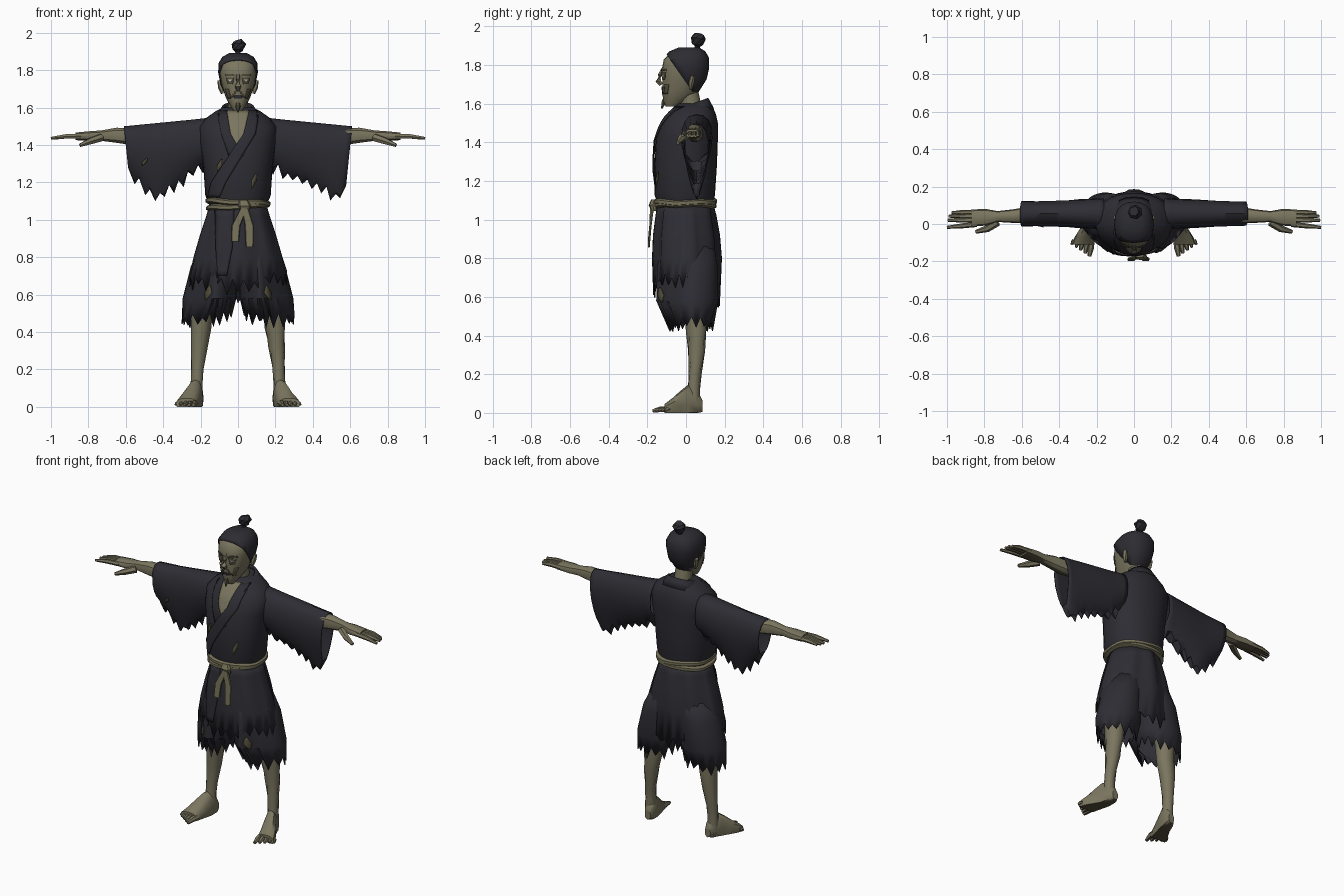
import bpy, bmesh, math, random
from mathutils import Vector
from mathutils.bvhtree import BVHTree

rng = random.Random(4)
cube = bpy.data.objects.get("Cube")
if cube:
    bpy.data.objects.remove(cube, do_unlink=True)
made = []


def material(name, *rgb):
    m = bpy.data.materials.new(name)
    m.use_nodes = True
    m.diffuse_color = (*rgb, 1)
    b = m.node_tree.nodes["Principled BSDF"]
    b.inputs["Base Color"].default_value = (*rgb, 1)
    b.inputs["Roughness"].default_value = 0.9
    return m


ROBE = material("dark robe cloth", 0.026, 0.026, 0.034)
TRIM = material("robe collar cloth", 0.024, 0.024, 0.031)
HAIR = material("dark hair", 0.025, 0.025, 0.032)
SKIN = material("sallow skin", 0.195, 0.18, 0.115)
SHADE = material("sunken skin", 0.085, 0.075, 0.044)
BELT = material("straw belt", 0.18, 0.165, 0.098)
EYE = material("pale eye", 0.55, 0.54, 0.5)


def finish(name, bm, mat, thick=0.0, under=None):
    """Turn a bmesh into an object and return its surface tree."""
    bmesh.ops.recalc_face_normals(bm, faces=bm.faces)
    bm.normal_update()
    if under:
        for f in bm.faces:
            f.material_index = int(f.normal.z < -.6 and (abs(f.calc_center_median().x) > .72 or f.normal.z < -.8))
    tree = BVHTree.FromBMesh(bm)
    me = bpy.data.meshes.new(name)
    bm.to_mesh(me)
    bm.free()
    me.materials.append(mat)
    if under:
        me.materials.append(under)
    ob = bpy.data.objects.new(name, me)
    bpy.context.collection.objects.link(ob)
    if thick:
        ob.modifiers.new("thickness", "SOLIDIFY").thickness = thick
    made.append(ob)
    return tree


def bridge(bm, rings, caps):
    n = len(rings[0])
    for a, b in zip(rings, rings[1:]):
        for i in range(n):
            j = (i + 1) % n
            bm.faces.new((a[i], a[j], b[j], b[i]))
    if caps:
        bm.faces.new(rings[0])
        bm.faces.new(rings[-1])


def loft(name, rings, mat, axis="Z", n=16, caps=True, p=0.85, tweak=None, thick=0, cuts=(), under=None):
    """Skin rings (t, cu, cv, ru, rv) along an axis."""
    bm, loops = bmesh.new(), []
    for k, (t, cu, cv, ru, rv) in enumerate(rings):
        loop = []
        for i in range(n):
            a = math.tau * i / n
            c, s = math.cos(a), math.sin(a)
            u = cu + ru * math.copysign(abs(c) ** p, c)
            v = cv + rv * math.copysign(abs(s) ** p, s)
            co = Vector({"X": (t, u, v), "Y": (u, t, v), "Z": (u, v, t)}[axis])
            if tweak:
                tweak(co, k, i)
            loop.append(bm.verts.new(co))
        loops.append(loop)
    bridge(bm, loops, caps)
    for co, no in cuts:
        bmesh.ops.bisect_plane(bm, geom=bm.verts[:] + bm.edges[:] + bm.faces[:],
                               plane_co=co, plane_no=no, clear_inner=True)
    return finish(name, bm, mat, thick, under)


def limb(name, pts, mat, n=8, under=None):
    """Tapered tube through (x, y, z, radius) points."""
    bm, loops = bmesh.new(), []
    P = [Vector(q[:3]) for q in pts]
    for k, q in enumerate(pts):
        d = P[min(k + 1, len(P) - 1)] - P[max(k - 1, 0)]
        r = d.to_track_quat("Z", "Y")
        loops.append([bm.verts.new(P[k] + r @ Vector((q[3] * math.cos(math.tau * i / n),
                      q[3] * math.sin(math.tau * i / n), 0))) for i in range(n)])
    bridge(bm, loops, True)
    finish(name, bm, mat, under=under)


def panel(name, tree, rows, mat, off=0.004, cols=5, steps=5):
    """Thin sheet laid on the front of a surface; rows are (z, x0, x1)."""
    bm, grid = bmesh.new(), []
    fine = [[a + (b - a) * k / steps for a, b in zip(r, s)]
            for r, s in zip(rows, rows[1:]) for k in range(steps)] + [rows[-1]]
    for z, x0, x1 in fine:
        line = []
        for c in range(cols + 1):
            x = x0 + (x1 - x0) * c / cols
            hit = tree.ray_cast(Vector((x, -1, z)), Vector((0, 1, 0)))[0]
            hit = hit or tree.find_nearest(Vector((x, -0.1, z)))[0]
            line.append(bm.verts.new(hit + Vector((0, -off, 0))))
        grid.append(line)
    for a, b in zip(grid, grid[1:]):
        for i in range(cols):
            bm.faces.new((a[i], a[i + 1], b[i + 1], b[i]))
    finish(name, bm, mat, 0.003)


def zr(z, rx, y0, y1, cx=0.0):
    return (z, cx, (y0 + y1) / 2, rx, (y1 - y0) / 2)


def interp(tab, x):
    for (a, p), (b, q) in zip(tab, tab[1:]):
        if x <= b:
            return p + (q - p) * max(0, x - a) / (b - a)
    return tab[-1][1]


def tooth(i, deep):
    return rng.uniform(-deep, -deep * 0.3) if i % 2 else rng.uniform(0, deep * 0.5)


# Upper robe with crossed collar and bare chest
torso = loft("robe_torso", [zr(1.07, .15, -.145, .14), zr(1.13, .175, -.163, .15),
             zr(1.28, .185, -.163, .16), zr(1.42, .205, -.155, .165), zr(1.5, .207, -.125, .165),
             zr(1.545, .17, -.095, .155), zr(1.58, .12, -.065, .14), zr(1.6, .08, -.04, .12)],
             ROBE, n=28, p=.92)
panel("bare_chest", torso, [(1.585, -.07, .07), (1.5, -.055, .055), (1.38, -.01, .01)], SKIN)
panel("under_collar", torso, [(1.585, -.115, -.06), (1.46, -.09, -.04), (1.34, -.05, .03)], TRIM, .008)
panel("over_collar", torso, [(1.585, .06, .115), (1.46, .03, .095), (1.2, -.145, -.065),
      (1.12, -.165, -.1)], ROBE, .013)


def slope(co, k, i):
    co.z += 0.35 * (co.y - 0.1)


loft("neck_collar", [zr(1.56, .125, -.075, .145), zr(1.625, .085, -.045, .115)], TRIM,
     n=20, caps=False, tweak=slope, thick=.012)

# Neck and head
limb("neck", [(0, .035, 1.48, .062), (0, .03, 1.58, .053), (0, .01, 1.68, .052)], SKIN, 10)
head_rings = [zr(1.585, .026, -.105, -.05), zr(1.615, .045, -.118, 0), zr(1.655, .066, -.122, .06),
              zr(1.72, .088, -.122, .1), zr(1.78, .099, -.125, .113), zr(1.83, .098, -.115, .113),
              zr(1.865, .078, -.08, .095), zr(1.885, .045, -.035, .065)]
head = loft("head", head_rings, SKIN, n=20)
loft("hair_cap", [(z + .006, cx, cy, rx * 1.07, ry * 1.06) for z, cx, cy, rx, ry in head_rings], HAIR,
     n=20, thick=.006, cuts=[((0, -.09, 1.84), (0, .82, .575)), ((0, 0, 1.66), (0, 0, 1))])
limb("topknot", [(0, .055, 1.875, .018), (0, .06, 1.897, .014), (0, .06, 1.908, .03),
                 (.006, .064, 1.938, .04), (0, .068, 1.958, .026)], HAIR, 7)
limb("nose", [(0, -.118, 1.785, .008), (0, -.134, 1.75, .012), (0, -.143, 1.715, .017),
              (0, -.128, 1.698, .012)], SKIN, 6)
limb("goatee", [(0, -.106, 1.625, .016), (0, -.118, 1.6, .012), (0, -.125, 1.575, .004)], SHADE, 6)
panel("mouth", head, [(1.664, -.026, .026), (1.648, -.022, .022)], HAIR, .004)
for s, side in ((1, "left"), (-1, "right")):
    panel(side + "_eye_socket", head, [(1.762, s * .02, s * .064), (1.725, s * .028, s * .055)], SHADE, .003)
    panel(side + "_eye", head, [(1.75, s * .032, s * .054), (1.74, s * .036, s * .05)], EYE, .007)
    panel(side + "_brow", head, [(1.779, s * .03, s * .07), (1.768, s * .016, s * .07)], SHADE, .007)
    panel(side + "_moustache", head, [(1.688, s * .003, s * .016), (1.655, s * .03, s * .04)], SHADE, .006)
    panel(side + "_cheek_hollow", head, [(1.7, s * .05, s * .068), (1.65, s * .036, s * .052)], SHADE, .003)
    limb(side + "_ear", [(s * .084, .025, 1.675, .008), (s * .092, .028, 1.71, .016),
                         (s * .098, .035, 1.745, .012)], SKIN, 6)

# Ragged wide sleeves
drop = {1: [(.17, 1.31), (.25, 1.25), (.36, 1.22), (.45, 1.19), (.56, 1.12), (.61, 1.17)],
        -1: [(.17, 1.31), (.28, 1.24), (.4, 1.15), (.46, 1.11), (.53, 1.19), (.61, 1.27)]}
top = [(.16, 1.545), (.25, 1.535), (.61, 1.5)]
sleeves = {}
for s, side in ((1, "left"), (-1, "right")):
    rings = []
    for k in range(17):
        x = .16 + .45 * k / 16
        z0, z1 = interp(drop[s], x), interp(top, x)
        rings.append((s * x, .055, (z0 + z1) / 2, .082 - .03 * (x - .16), (z1 - z0) / 2))

    def rag(co, k, i, s=s):
        if i in (11, 12, 13):
            co.z += tooth(k, .06 if i == 12 else .03)
        co.x -= s * .1 * max(0, 1.5 - co.z) * (k / 16)
        co.y += (.055 - co.y) * min(.5, max(0, 1.38 - co.z) * 2.2)

    sleeves[s] = loft(side + "_sleeve", rings, ROBE, "X", 16, False, tweak=rag, thick=.006)

# Forearms, hands and fingers with darker palms
for s, side in ((1, "left"), (-1, "right")):
    loft(side + "_forearm", [(s * x, y, z, ry, rz) for x, y, z, ry, rz in (
        (.52, .052, 1.445, .038, .042), (.59, .046, 1.447, .042, .046), (.65, .042, 1.452, .036, .042),
        (.73, .04, 1.45, .029, .029), (.79, .036, 1.448, .044, .027), (.87, .032, 1.446, .046, .021))],
        SKIN, "X", 10, under=SHADE)
    for f, (y, end, tip) in enumerate(((-.002, -.018, 1.0), (.022, .02, .995), (.043, .042, .99),
                                       (.063, .06, .975))):
        limb(f"{side}_finger_{f + 1}", [(s * .84, y, 1.447, .014), (s * .92, (y + end) / 2, 1.446, .0135),
             (s * tip, end, 1.436, .008)], SKIN, 6, SHADE)
    limb(side + "_thumb", [(s * .73, .01, 1.44, .022), (s * .785, -.025, 1.422, .019),
                           (s * .845, -.042, 1.398, .01)], SKIN, 6, SHADE)

# Overskirt with torn hem
def skirt_hem(co, k, i):
    if k == 0:
        co.z += tooth(i, .075) - .05 * (co.y > .05) - .04 * (abs(co.x) < .1)
    elif k < 4:
        co.y += .006 * (-1) ** (i // 3)


skirt = loft("overskirt", [zr(.69, .262, -.17, .175), zr(.8, .238, -.17, .18), zr(.92, .203, -.165, .17),
             zr(1.02, .17, -.152, .152), zr(1.08, .152, -.148, .142)], ROBE,
             n=52, caps=False, p=1.04, tweak=skirt_hem, thick=.006)
panel("skirt_overlap", skirt, [(1.06, -.125, -.02), (.85, -.12, -.03), (.7, -.11, -.06)], ROBE, .01)

# Torn trouser legs, shins and splayed feet
for s, side in ((1, "left"), (-1, "right")):
    def trouser_shape(co, k, i, s=s):
        outer = min(1, max(0, (s * co.x - .1) / .15))
        co.x -= s * outer * max(0, .02 - co.y) * .55
        if k == 0:
            co.z += tooth(i, .055) + max(0, .1 - s * co.x) * .6

    leg = loft(side + "_trouser", [zr(.475, .135, -.085, .14, s * .167), zr(.58, .145, -.155, .168, s * .154),
               zr(.75, .125, -.15, .165, s * .13), zr(.9, .09, -.13, .14, s * .09)],
               ROBE, n=30, caps=False, p=.95, tweak=trouser_shape, thick=.006)
    panel(side + "_trouser_tear", leg, [(.65, s * .15, s * .155), (.61, s * .14, s * .18),
          (.57, s * .17, s * .175)], SHADE, .006, 2, 2)
    limb(side + "_shin", [(s * .185, .05, .65, .065), (s * .197, .052, .42, .054), (s * .207, .055, .32, .045),
         (s * .218, .047, .2, .034), (s * .221, .042, .13, .032), (s * .222, .04, .04, .034)], SKIN, 10)

    def ground(co, k, i):
        co.z = max(0, co.z)

    loft(side + "_foot", [(y, s * x, z, rx, rz) for y, x, z, rx, rz in (
        (.085, .213, .035, .02, .03), (.06, .217, .045, .033, .07), (.01, .228, .05, .039, .095),
        (-.03, .245, .035, .047, .078), (-.07, .262, .022, .055, .055), (-.11, .275, .016, .058, .03))],
        SKIN, "Y", 12, tweak=ground, under=SHADE)
    for t in range(5):
        x, r = .226 + .024 * t, .017 - .0018 * t
        limb(f"{side}_toe_{t + 1}", [(s * x, -.085, .02, r), (s * (x + .006), -.13 + .008 * t, .019, r),
             (s * (x + .012), -.172 + .016 * t, .01, r * .6)], SKIN, 6, SHADE)

# Twisted straw belt, knot and flat hanging ends
for name, z, lean, grow in (("belt_lower", 1.06, .05, 0), ("belt_upper", 1.083, -.05, .003)):
    def twist(co, k, i, lean=lean):
        co.z += lean * co.x + .004 * math.sin(i)

    loft(name, [zr(z + d, .158 + w + grow, -.155 - w - grow, .145 + w + grow)
                for d, w in ((-.003, 0), (.004, .012), (.02, .012), (.027, 0))], BELT, n=24, tweak=twist)
for name, x, end in (("belt_end_long", .062, .855), ("belt_end_short", -.016, .885)):
    loft(name, [zr(end, .02, -.198, -.188, x), zr(.97, .023, -.19, -.178, x * .9 + .004),
                zr(1.07, .016, -.186, -.165, .035)], BELT, n=8, p=.5)
loft("belt_knot", [zr(1.045, .022, -.18, -.15, .04), zr(1.075, .034, -.193, -.15, .035),
                   zr(1.105, .024, -.18, -.15, .03)], BELT, n=8)

# Frayed holes showing the layer beneath
for name, tree, x, z, h in (("torn_hole_chest", torso, .085, 1.21, .04), ("torn_hole_side", torso, -.1, 1.29, .035),
                            ("torn_hole_right_sleeve", sleeves[-1], -.5, 1.31, .02)):
    panel(name, tree, [(z + h, x + .012, x + .016), (z, x - .012, x + .014), (z - h, x - .012, x - .01)],
          SHADE, .006, 2, 2)

# Soft shading with crisp creases
bpy.ops.object.select_all(action="DESELECT")
for ob in made:
    ob.select_set(True)
bpy.context.view_layer.objects.active = made[0]
bpy.ops.object.shade_smooth_by_angle(angle=math.radians(38))
